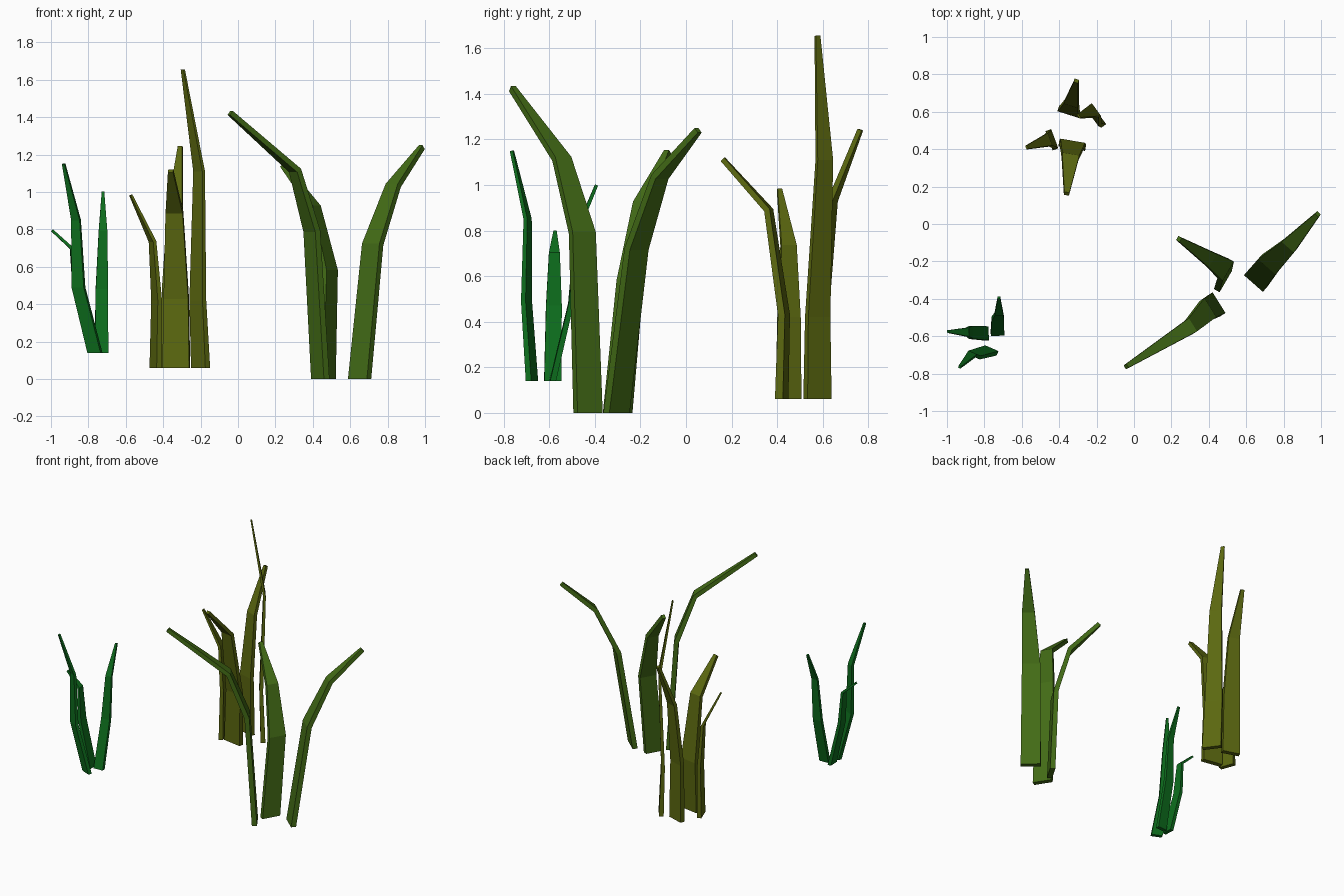
import bpy, bmesh
from mathutils import Vector

if "Cube" in bpy.data.objects:
    bpy.data.objects.remove(bpy.data.objects["Cube"])

TAPER = (1.0, 0.92, 0.64, 0.19)   # blade width at the four stations


def material(name, rgb):
    m = bpy.data.materials.new(name)
    m.diffuse_color = (*rgb, 1)
    m.use_nodes = True
    m.node_tree.nodes["Principled BSDF"].inputs["Base Color"].default_value = m.diffuse_color
    return m


def blade(name, mat, width, thick, side, path):
    """Tapered flat blade: horizontal width along 'side', swept along the path."""
    pts = [Vector(p) for p in path]
    side = Vector((*side, 0)).normalized()
    bm = bmesh.new()
    rings = []
    last = len(pts) - 1
    for i, p in enumerate(pts):
        if i == 0:
            t = Vector((0, 0, 1))             # flat cut on the ground
        else:
            t = (p - pts[i - 1]).normalized()
            if i < last:                      # mitred bend
                t += (pts[i + 1] - p).normalized()
        n = side.cross(t).normalized()
        a = side * width * TAPER[i] / 2
        b = n * (thick[0] + (thick[1] - thick[0]) * i / last) / 2
        rings.append([bm.verts.new(p + q) for q in (a + b, b - a, -a - b, a - b)])
    for lo, hi in zip(rings, rings[1:]):
        for k in range(4):
            j = (k + 1) % 4
            bm.faces.new((lo[k], lo[j], hi[j], hi[k]))
    bm.faces.new(rings[0])
    bm.faces.new(rings[-1])
    bmesh.ops.recalc_face_normals(bm, faces=bm.faces[:])
    me = bpy.data.meshes.new(name)
    bm.to_mesh(me)
    bm.free()
    me.materials.append(mat)
    bpy.context.collection.objects.link(bpy.data.objects.new(name, me))


green = material("leaf green", (0.056, 0.150, 0.008))
olive = material("olive green", (0.105, 0.138, 0.005))
emerald = material("emerald green", (0.004, 0.152, 0.012))

# Large tuft at the right
blade("large_blade_right", green, .135, (.035, .028), (.75, -.66),
      [(.65, -.305, 0), (.72, -.217, .72), (.83, -.115, 1.035), (.983, .053, 1.24)])
blade("large_blade_front", green, .13, (.035, .028), (.53, -.85),
      [(.44, -.43, 0), (.395, -.455, .79), (.305, -.545, 1.115), (-.042, -.762, 1.423)])
blade("large_blade_back", green, .13, (.035, .028), (.5, .86),
      [(.475, -.30, 0), (.49, -.245, .58), (.41, -.19, .92), (.24, -.08, 1.145)])

# Middle tuft at the back
blade("middle_blade_front", olive, .145, (.035, .022), (.985, -.17),
      [(-.33, .42, .06), (-.33, .43, .43), (-.34, .363, .89), (-.36, .162, 1.113)])
blade("middle_blade_tall", olive, .13, (.032, .01), (.58, -.8),
      [(-.20, .577, .06), (-.215, .578, .42), (-.208, .607, 1.11), (-.295, .577, 1.655)])
blade("middle_blade_back", olive, .125, (.033, .02), (.95, -.3),
      [(-.345, .60, .06), (-.348, .60, .48), (-.335, .643, .93), (-.308, .765, 1.243)])
blade("middle_blade_left", olive, .11, (.03, .012), (.35, -.94),
      [(-.44, .45, .06), (-.435, .452, .42), (-.457, .45, .735), (-.573, .41, .983)])

# Small tuft at the left
blade("small_blade_front", emerald, .077, (.026, .014), (.92, -.4),
      [(-.765, -.676, .14), (-.853, -.70, .49), (-.866, -.695, .85), (-.932, -.764, 1.15)])
blade("small_blade_left", emerald, .075, (.026, .014), (.05, -1),
      [(-.79, -.585, .14), (-.872, -.58, .47), (-.89, -.578, .70), (-.994, -.575, .795)])
blade("small_blade_back", emerald, .072, (.026, .014), (1, .05),
      [(-.73, -.585, .14), (-.728, -.505, .48), (-.722, -.48, .79), (-.722, -.393, 1.0)])
